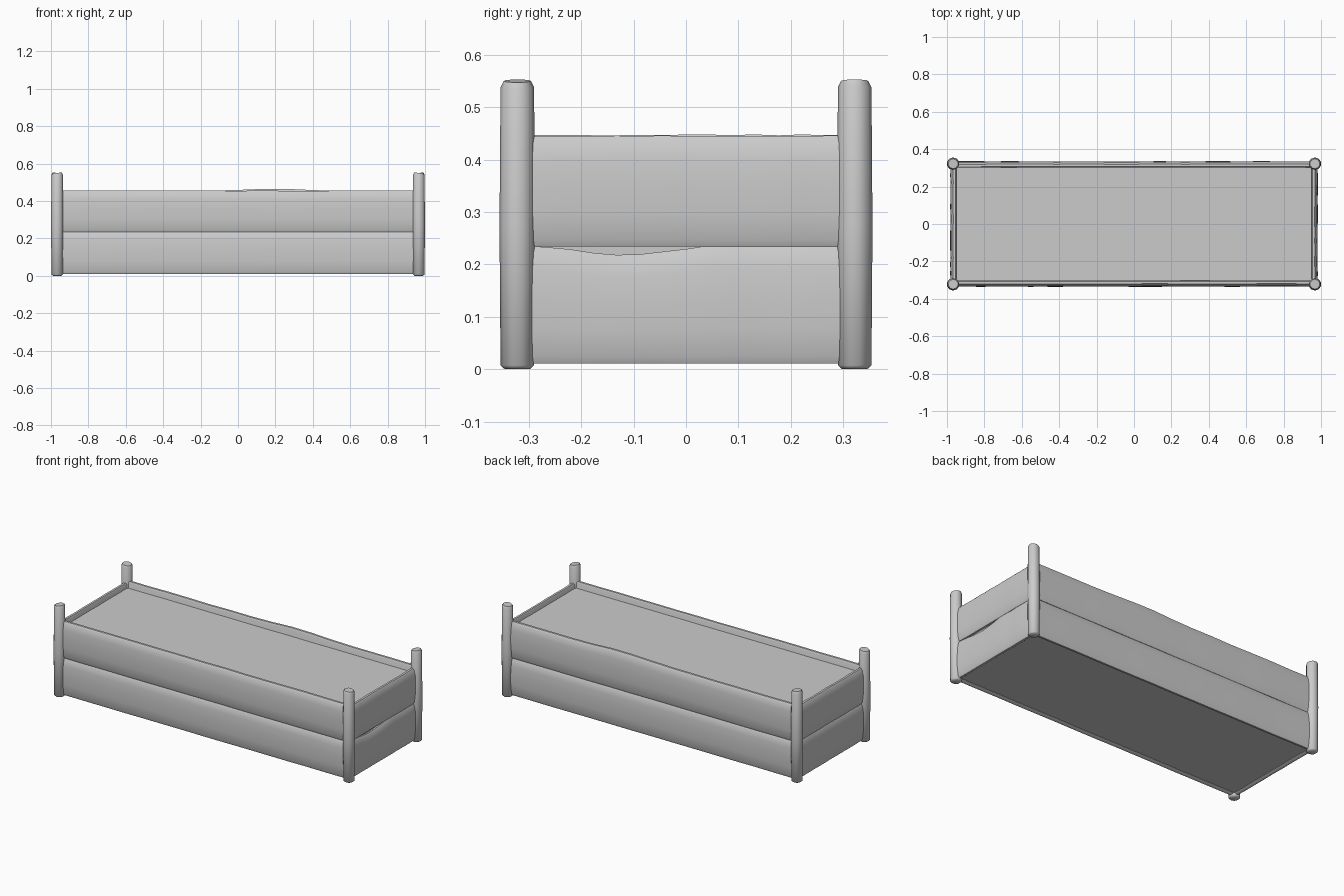
import bpy, bmesh, math, random
from mathutils import Matrix, Vector

if "Cube" in bpy.data.objects:
    bpy.data.objects.remove(bpy.data.objects["Cube"])

random.seed(4)


def finish(bm, name, smooth=True):
    bmesh.ops.recalc_face_normals(bm, faces=bm.faces)
    me = bpy.data.meshes.new(name)
    bm.to_mesh(me)
    bm.free()
    ob = bpy.data.objects.new(name, me)
    bpy.context.collection.objects.link(ob)
    if smooth:
        bpy.ops.object.select_all(action='DESELECT')
        ob.select_set(True)
        bpy.context.view_layer.objects.active = ob
        bpy.ops.object.shade_smooth_by_angle(angle=math.radians(50))
    return ob


def loft(rings, name):
    """Skin a list of point rings and cap both ends."""
    bm = bmesh.new()
    vr = [[bm.verts.new(p) for p in r] for r in rings]
    n = len(vr[0])
    for a, b in zip(vr, vr[1:]):
        for i in range(n):
            j = (i + 1) % n
            bm.faces.new((a[i], a[j], b[j], b[i]))
    bm.faces.new(vr[0])
    bm.faces.new(vr[-1])
    return finish(bm, name)


# Corner posts: worn octagonal stakes with chamfered ends
def post(name, x, y, tilt):
    spec = [(0.0, 0.024), (0.007, 0.032), (0.27, 0.034), (0.538, 0.032), (0.55, 0.026)]
    rings = []
    for k, (z, r) in enumerate(spec):
        ring = []
        for i in range(10):
            a = math.tau * (i + 0.5) / 10
            dz = tilt * math.cos(a) if k >= 3 else 0
            ring.append((x + r * math.cos(a), y + r * math.sin(a), z + dz))
        rings.append(ring)
    loft(rings, name)


for sx, side in ((-1, "left"), (1, "right")):
    for sy, end in ((-1, "front"), (1, "back")):
        post(f"{end}_{side}_post", sx * 0.967, sy * 0.322, 0.003 * sx * sy)

# Plank cross-section: (outward offset, height fraction), bulging outward
PROFILE = [(-0.015, 0.03), (-0.006, 0.0), (0.006, 0.0), (0.012, 0.06), (0.017, 0.3),
           (0.018, 0.55), (0.016, 0.8), (0.010, 0.95), (0.003, 1.0), (-0.010, 1.0),
           (-0.015, 0.96)]


def plank(name, half, dist, angle, z0, z1, dip=None):
    """Plank along a wall; dip = (position, width, height change of top edge)."""
    rings = []
    steps = 14
    for k in range(steps + 1):
        u = -half + 2 * half * k / steps
        top = z1 + random.uniform(-0.001, 0.001)
        if dip:
            top += dip[2] * max(0, 1 - abs(u - dip[0]) / dip[1])
        w = random.uniform(-0.001, 0.001)
        rings.append([Matrix.Rotation(angle, 3, 'Z') @
                      Vector((u, -(dist + o + w), z0 + f * (top - z0)))
                      for o, f in PROFILE])
    loft(rings, name)


# Two stacked planks per wall
WALLS = [("front", 0.96, 0.317, 0, 0.455, None, None),
         ("right", 0.31, 0.964, math.pi / 2, 0.445, (-0.12, 0.17, -0.02), None),
         ("back", 0.96, 0.317, math.pi, 0.455, None, (-0.2, 0.3, 0.011)),
         ("left", 0.31, 0.964, -math.pi / 2, 0.447, None, None)]
for name, half, dist, ang, top, low_dip, high_dip in WALLS:
    plank(name + "_lower_plank", half, dist, ang, 0.011, 0.236, low_dip)
    plank(name + "_upper_plank", half, dist, ang, 0.234, top, high_dip)

# Soil block filling the bed
bm = bmesh.new()
bmesh.ops.create_cube(bm, size=1, matrix=Matrix.Translation((0, 0, 0.218)) @
                      Matrix.Diagonal((1.914, 0.618, 0.396, 1)))
finish(bm, "soil", smooth=False)
